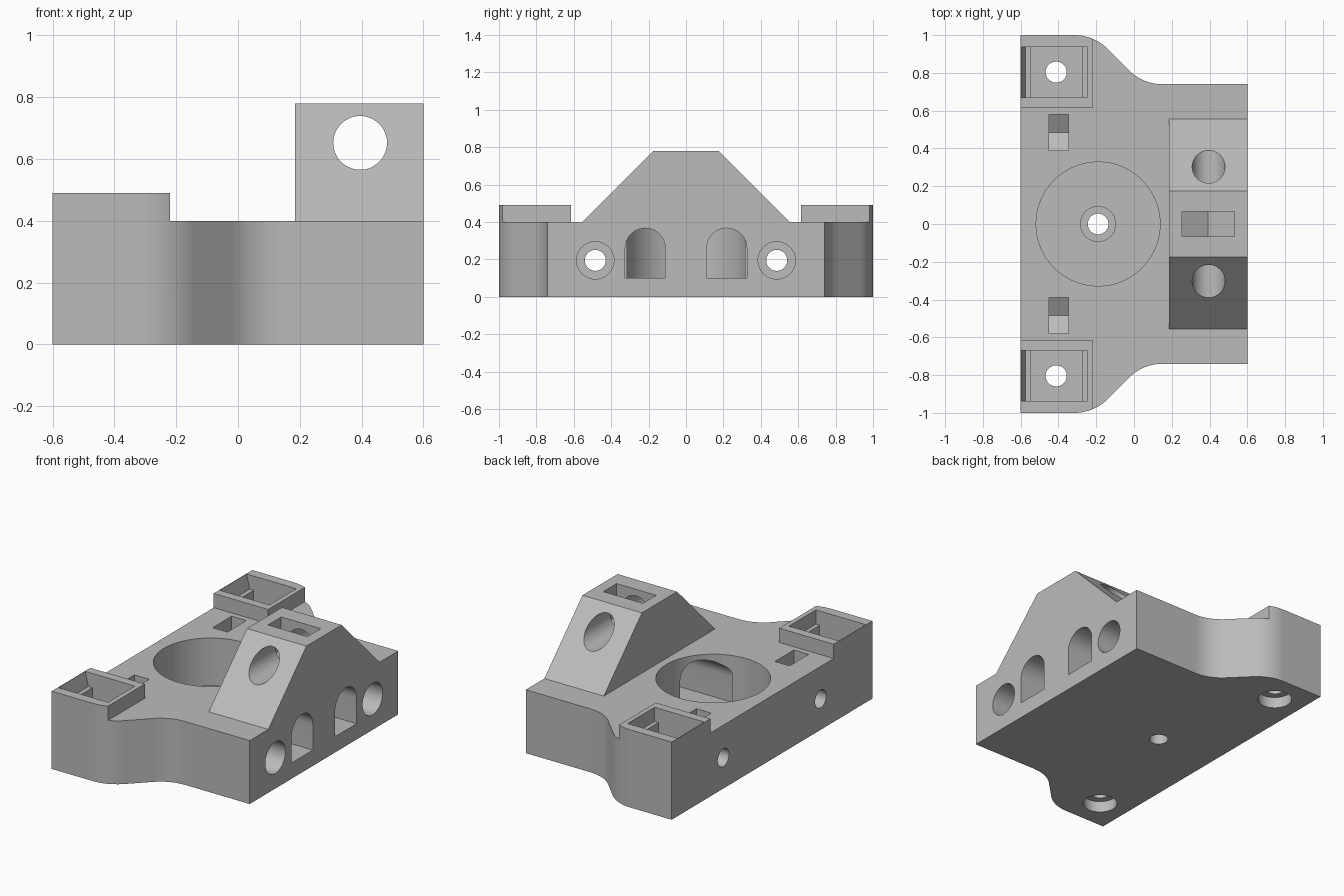
import bpy, bmesh, math
from mathutils import Vector

if "Cube" in bpy.data.objects:
    bpy.data.objects.remove(bpy.data.objects["Cube"], do_unlink=True)

grey = bpy.data.materials.new("light grey plastic")
grey.use_nodes = True
grey.diffuse_color = (0.5, 0.5, 0.5, 1)
grey.node_tree.nodes["Principled BSDF"].inputs["Base Color"].default_value = (0.5, 0.5, 0.5, 1)

# Axis -> how profile coordinates (u, v) and depth w map to x, y, z
PLACE = {"X": lambda u, v, w: (w, u, v),
         "Y": lambda u, v, w: (u, w, v),
         "Z": lambda u, v, w: (u, v, w)}


def prism(name, profile, lo, hi, axis):
    """Extrude a closed 2D profile along an axis from lo to hi."""
    bm = bmesh.new()
    place = PLACE[axis]
    face = bm.faces.new([bm.verts.new(place(u, v, lo)) for u, v in profile])
    moved = bmesh.ops.extrude_face_region(bm, geom=[face])["geom"]
    shift = Vector(place(0, 0, hi - lo))
    bmesh.ops.translate(bm, vec=shift, verts=[g for g in moved if isinstance(g, bmesh.types.BMVert)])
    bmesh.ops.recalc_face_normals(bm, faces=bm.faces)
    mesh = bpy.data.meshes.new(name)
    bm.to_mesh(mesh)
    bm.free()
    mesh.materials.append(grey)
    obj = bpy.data.objects.new(name, mesh)
    bpy.context.collection.objects.link(obj)
    return obj


def arc(u, v, r, start, end, n):
    angles = [math.radians(start + (end - start) * i / n) for i in range(n + 1)]
    return [(u + r * math.cos(a), v + r * math.sin(a)) for a in angles]


def circle(u, v, r, n=48):
    return arc(u, v, r, 0, 360, n)[:-1]


def rect(u0, u1, v0, v1):
    return [(u0, v0), (u1, v0), (u1, v1), (u0, v1)]


def nut_slot(u, v, half, top):
    """Hexagonal nut seat, point down, open to the top."""
    corner = half / math.cos(math.radians(30))
    return [(u - half, v - corner / 2), (u, v - corner),
            (u + half, v - corner / 2), (u + half, top), (u - half, top)]


def combine(body, tool, operation="DIFFERENCE"):
    mod = body.modifiers.new("shape", "BOOLEAN")
    mod.operation = operation
    mod.solver = "EXACT"
    mod.object = tool
    bpy.context.view_layer.objects.active = body
    bpy.ops.object.modifier_apply(modifier=mod.name)
    bpy.data.objects.remove(tool, do_unlink=True)


# Base plate with two wide ears and S-curved flanks
R = 0.2476
flank = arc(-0.315, 1 - R, R, 90, 45, 10) + arc(0.15, 0.74 + R, R, 225, 270, 10)
half = [(-0.6, 1)] + flank + [(0.6, 0.74)]
body = prism("mounting_block", half + [(x, -y) for x, y in reversed(half)], 0, 0.49, "Z")

# Lower the deck, leaving a raised pad on each ear
combine(body, prism("deck_cut", rect(-0.22, 1, -2, 2), 0.4, 1, "Z"))
combine(body, prism("deck_cut", rect(-1, 0, -0.615, 0.615), 0.4, 1, "Z"))

# Sloped rod support
support = [(-0.655, 0.3), (0.655, 0.3), (0.655, 0.4), (0.555, 0.4),
           (0.175, 0.78), (-0.175, 0.78), (-0.555, 0.4), (-0.655, 0.4)]
combine(body, prism("rod_support", support, 0.185, 0.6, "X"), "UNION")

# Rod hole and the nut slot above it
combine(body, prism("rod_hole", circle(0.395, 0.652, 0.087), -1, 1, "Y"))
combine(body, prism("rod_nut_slot", nut_slot(0.393, 0.652, 0.138, 1), -0.066, 0.066, "Y"))

# Round well with a low collar and a centre hole
combine(body, prism("well", circle(-0.19, 0, 0.328, 96), 0.1, 0.6, "Z"))
combine(body, prism("well_collar", circle(-0.19, 0, 0.095), 0.05, 0.12, "Z"), "UNION")
combine(body, prism("well_hole", circle(-0.19, 0, 0.055), -1, 0.3, "Z"))

for s in (-1, 1):
    # Arched tunnel from the end face to the well
    c = s * 0.218
    arch = [(c - 0.107, 0.1), (c + 0.107, 0.1)] + arc(c, 0.26, 0.107, 0, 180, 24)
    combine(body, prism("tunnel", arch, -0.1, 1, "X"))

    # Long bolt hole with counterbore and nut slot
    c = s * 0.485
    combine(body, prism("bolt_hole", circle(c, 0.195, 0.056), -1, 1, "X"))
    combine(body, prism("bolt_counterbore", circle(c, 0.195, 0.1), 0.2, 1, "X"))
    combine(body, prism("bolt_nut_slot", nut_slot(c, 0.195, 0.095, 1), -0.45, -0.347, "X"))

    # Ear pocket with a shallow slanted recess, screw hole and counterbore below
    c = s * 0.804
    recess = [(-0.575, 0.4), (-0.25, 0.4), (-0.25, 0.51), (-0.602, 0.51)]
    combine(body, prism("ear_recess", recess, c - 0.134, c + 0.134, "Y"))
    combine(body, prism("ear_pocket", rect(-0.547, -0.276, c - 0.134, c + 0.134), 0.2, 1, "Z"))
    combine(body, prism("ear_hole", circle(-0.412, c, 0.056), -1, 1, "Z"))
    combine(body, prism("ear_counterbore", circle(-0.412, c, 0.1), -1, 0.07, "Z"))

# Smooth the curved walls, keep the edges sharp
bpy.ops.object.select_all(action="DESELECT")
body.select_set(True)
bpy.context.view_layer.objects.active = body
bpy.ops.object.shade_smooth_by_angle(angle=math.radians(25))
